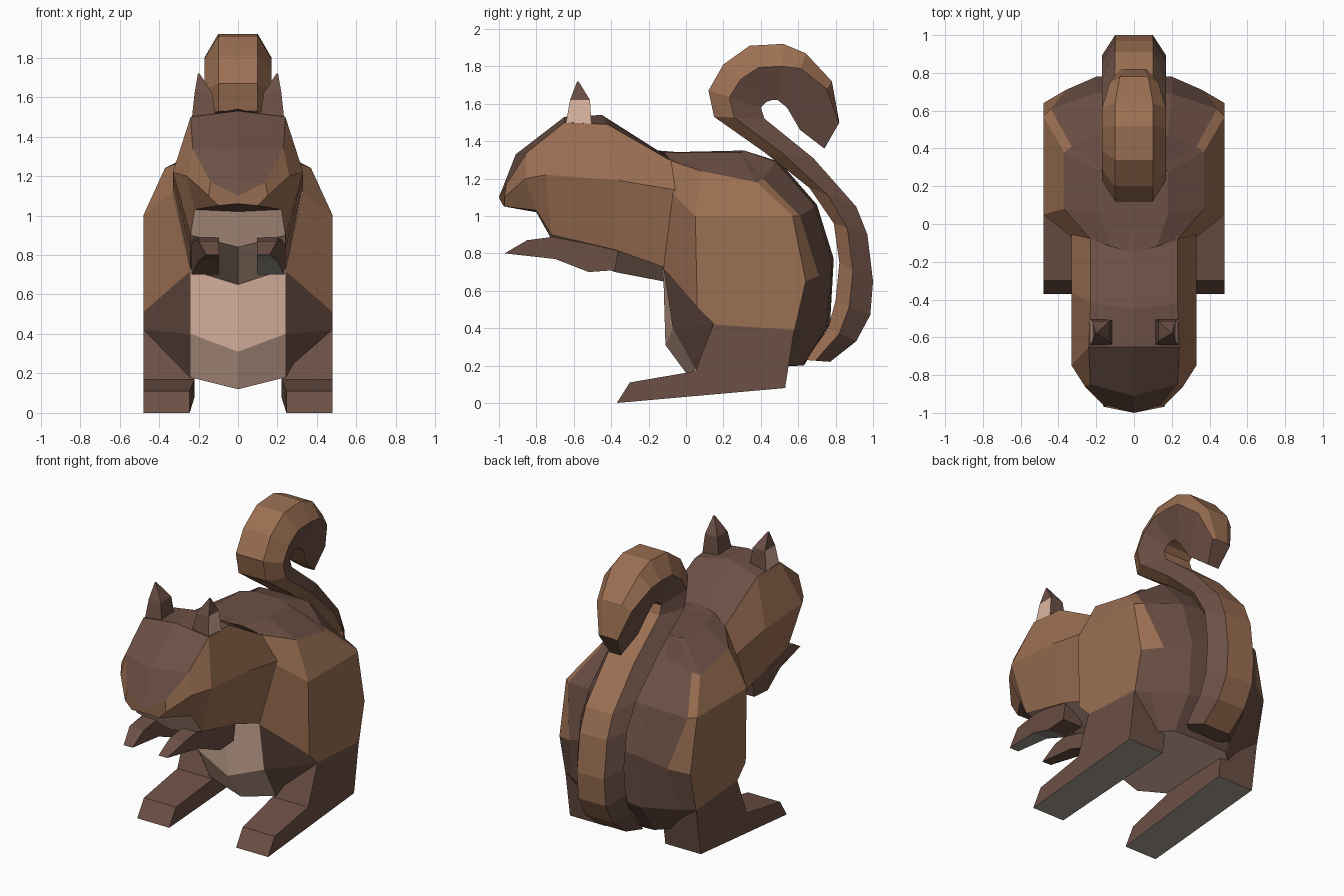
import bpy
import bmesh

default = bpy.data.objects.get("Cube")
if default:
    bpy.data.objects.remove(default, do_unlink=True)

DARK, BROWN, CREAM, GREY = range(4)


def make_material(name, rgb):
    mat = bpy.data.materials.new(name)
    mat.use_nodes = True
    mat.diffuse_color = (*rgb, 1)
    shader = mat.node_tree.nodes["Principled BSDF"]
    shader.inputs["Base Color"].default_value = (*rgb, 1)
    shader.inputs["Roughness"].default_value = 0.9
    return mat


MATERIALS = [
    make_material("dark brown fur", (0.15, 0.08, 0.06)),
    make_material("light brown fur", (0.33, 0.16, 0.085)),
    make_material("cream fur", (0.7, 0.46, 0.35)),
    make_material("grey pads", (0.37, 0.34, 0.29)),
]


def finish(name, bm):
    """Turn a bmesh into a flat shaded object."""
    bmesh.ops.recalc_face_normals(bm, faces=bm.faces)
    mesh = bpy.data.meshes.new(name)
    bm.to_mesh(mesh)
    bm.free()
    for mat in MATERIALS:
        mesh.materials.append(mat)
    obj = bpy.data.objects.new(name, mesh)
    bpy.context.collection.objects.link(obj)
    return obj


def loft(name, rings, colour, first_cap, last_cap):
    """Skin closed rings; colour(row, column) picks the material."""
    bm = bmesh.new()
    rows = [[bm.verts.new(p) for p in ring] for ring in rings]
    count = len(rows[0])
    for r, (low, high) in enumerate(zip(rows, rows[1:])):
        for c in range(count):
            d = (c + 1) % count
            face = bm.faces.new((low[c], low[d], high[d], high[c]))
            face.material_index = colour(r, c)
    for row, cap in ((rows[0], first_cap), (rows[-1], last_cap)):
        bm.faces.new(row).material_index = cap
    return finish(name, bm)


def mirrored_loft(name, halves, colour, first_cap, last_cap):
    """Loft from half rings whose first and last points are on the centre."""
    rings = [h + [(-x, y, z) for x, y, z in h[-2:0:-1]] for h in halves]
    last = len(rings[0]) - 1
    return loft(name, rings, lambda r, c: colour(r, min(c, last - c)), first_cap, last_cap)


def slab(name, profile, inner, outer, colour, side):
    """Extrude a side profile between two x positions that depend on y."""
    rings = [[(side * x(y), y, z) for y, z in profile] for x in (inner, outer)]
    return loft(name, rings, lambda r, c: colour(c), DARK, DARK)


# Head and chest: back centre, back edge, flank, belly edge, belly centre
head_rings = [
    [(0, -1, 1.1), (.14, -.96, 1.17), (.15, -.97, 1.1), (.1, -.97, 1.05), (0, -.98, 1.06)],
    [(0, -.91, 1.33), (.23, -.85, 1.34), (.26, -.86, 1.2), (.22, -.8, 1.03), (0, -.8, 1.02)],
    [(0, -.65, 1.53), (.24, -.65, 1.5), (.33, -.75, 1.22), (.24, -.72, .9), (0, -.7, .84)],
    [(0, -.45, 1.54), (.23, -.42, 1.49), (.33, -.36, 1.19), (.24, -.38, .82), (0, -.38, .7)],
    [(0, -.15, 1.35), (.23, -.09, 1.3), (.33, -.06, 1.14), (.24, -.1, .72), (0, -.12, .65)],
    [(0, .1, 1.33), (.23, .1, 1.27), (.3, .1, 1.1), (.2, .1, .75), (0, .1, .7)],
]


def head_colour(row, col):
    if col == 0:
        return DARK
    if col == 3:
        return CREAM if row else DARK
    return BROWN


mirrored_loft("head_and_chest", head_rings, head_colour, BROWN, DARK)

# Haunch: front centre, front edge, side front, side back, rump, back edge, back centre
haunch_rings = [
    [(0, -.15, 1.35), (.12, -.12, 1.34), (.18, .06, 1.34), (.18, .28, 1.34),
     (.15, .3, 1.34), (.1, .31, 1.35), (0, .31, 1.35)],
    [(0, -.1, 1.3), (.23, -.08, 1.295), (.37, .08, 1.24), (.37, .38, 1.18),
     (.33, .41, 1.2), (.18, .48, 1.29), (0, .5, 1.29)],
    [(0, -.08, 1.0), (.33, -.07, 1.12), (.48, .05, 1.0), (.48, .57, 1.0),
     (.44, .61, 1.0), (.2, .69, 1.05), (0, .7, 1.06)],
    [(0, -.12, .65), (.24, -.12, .72), (.48, .06, .51), (.48, .64, .65),
     (.36, .71, .68), (.2, .78, .75), (0, .79, .77)],
    [(0, -.11, .31), (.24, -.07, .4), (.48, .15, .42), (.48, .58, .39),
     (.4, .63, .39), (.2, .75, .4), (0, .77, .42)],
    [(0, .03, .12), (.24, .05, .18), (.3, .15, .18), (.3, .5, .2),
     (.27, .55, .2), (.2, .62, .2), (0, .63, .2)],
]


def haunch_colour(row, col):
    if row == 0 or row == 4 and col > 0 or col > 3:
        return DARK
    if col == 0:
        return CREAM if row > 1 else BROWN
    return DARK if row == 3 and col in (1, 3) else BROWN


mirrored_loft("haunch", haunch_rings, haunch_colour, DARK, CREAM)

# Tail: pairs of outer-curl and inner-curl points in side view
tail_edges = [
    (.64, .23, .77, .22), (.76, .4, .91, .33), (.8, .55, .985, .47),
    (.82, .75, 1, .65), (.79, .96, .97, .9), (.66, 1.15, .91, 1.05),
    (.42, 1.34, .68, 1.31), (.15, 1.53, .42, 1.52), (.12, 1.67, .4, 1.58),
    (.2, 1.81, .43, 1.61), (.34, 1.91, .46, 1.62), (.52, 1.92, .49, 1.62),
    (.64, 1.87, .54, 1.58), (.78, 1.72, .61, 1.46), (.82, 1.5, .74, 1.36),
]
tail_rings = []
for i, (ay, az, by, bz) in enumerate(tail_edges):
    # near the tip the tail narrows and its widest line drifts outward
    left = len(tail_edges) - 1 - i
    share = min(.4, .12 * left + .04)
    width = min(1, .35 * left + .4)
    my, mz = ay + (by - ay) * share, az + (bz - az) * share
    edge, wide = .1 * width, .17 * width
    tail_rings.append([(0, ay, az), (edge, ay, az), (wide, my, mz), (edge, by, bz), (0, by, bz)])
mirrored_loft("tail", tail_rings, lambda r, c: DARK if c == 2 else BROWN, DARK, DARK)


def arm_width(y):
    if y < -.9:
        return .16
    return .2 if y < -.6 else .235


# Limbs and ears, one of each per side; only the left paw shows a grey pad
leg_profile = [(.15, .43), (.05, .17), (-.3, .11), (-.37, 0), (.53, .08), (.58, .4)]
arm_profile = [(-.97, .8), (-.85, .87), (-.7, .89), (-.55, .88), (-.36, .83),
               (-.38, .71), (-.52, .7), (-.7, .77)]
for label, side, pad in (("left", 1, GREY), ("right", -1, DARK)):
    slab(label + "_hind_leg", leg_profile, lambda y: .22 if y > 0 else .245,
         lambda y: .48, lambda c: GREY if c == 3 else DARK, side)
    slab(label + "_arm", arm_profile, lambda y: .095, arm_width,
         lambda c: pad if c > 5 else DARK, side)

    def ear_ring(x0, x1, y0, y1, z):
        return [(side * x, y, z) for x, y in ((x0, y0), (x1, y0), (x1, y1), (x0, y1))]

    ear = [ear_ring(.11, .235, -.645, -.505, 1.48),
           ear_ring(.13, .22, -.62, -.513, 1.62),
           ear_ring(.195, .203, -.582, -.575, 1.72)]
    loft(label + "_ear", ear, lambda r, c: CREAM if (r, c) == (0, 1) else DARK, DARK, DARK)
